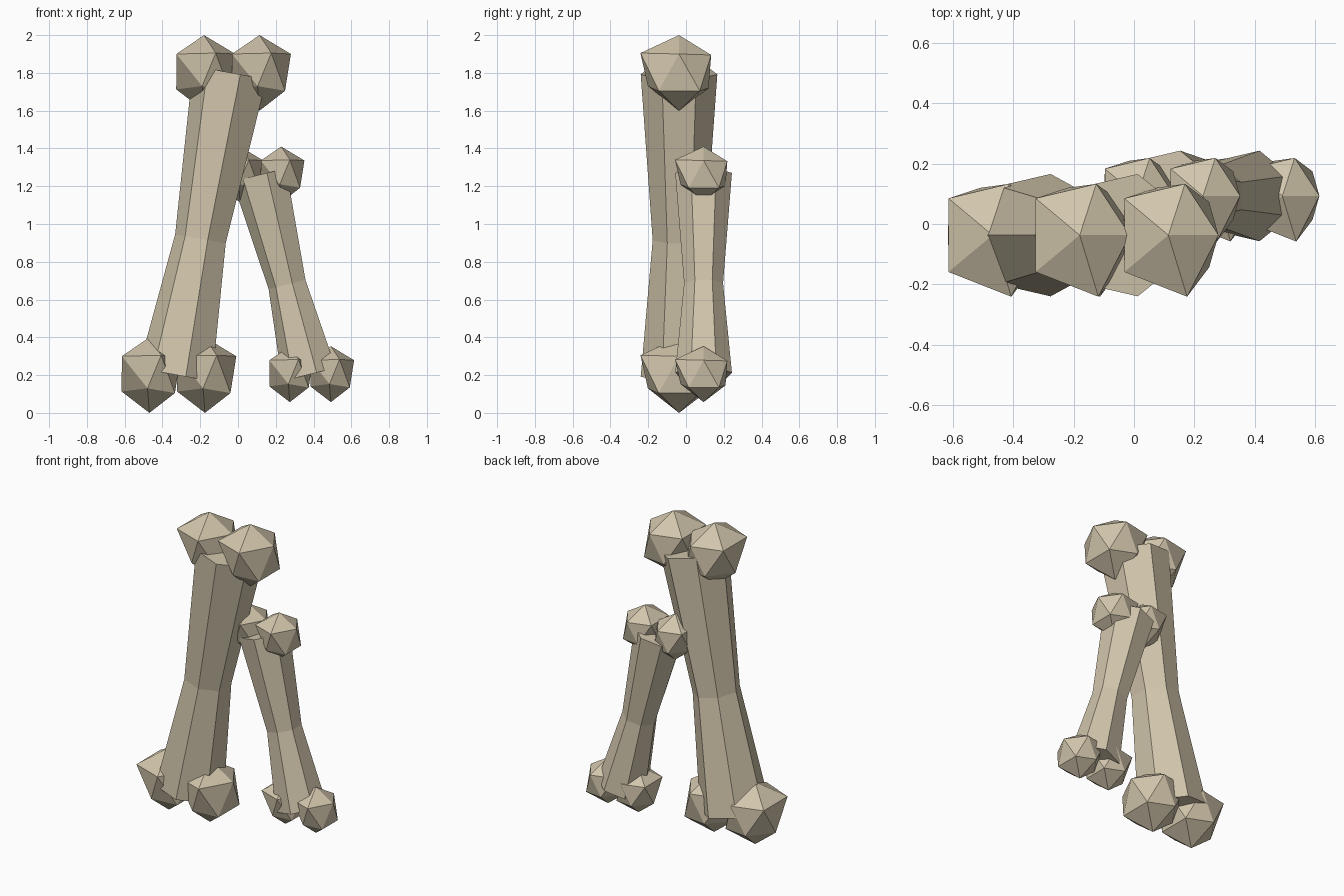
import bpy, bmesh, math
from mathutils import Vector, Matrix

if "Cube" in bpy.data.objects:
    bpy.data.objects.remove(bpy.data.objects["Cube"])

ivory = bpy.data.materials.new("bone_ivory")
ivory.diffuse_color = (0.64, 0.56, 0.41, 1)
ivory.use_nodes = True
ivory.node_tree.nodes["Principled BSDF"].inputs["Base Color"].default_value = ivory.diffuse_color

# Slightly irregular icosahedron used for every knob
KNOB = [(0, 0, .2), (0, 0, -.2),
        (.062, -.204, .105), (-.146, -.122, .1), (-.146, .122, .1), (.055, .17, .095), (.166, 0, .1),
        (.135, -.107, -.095), (-.01, -.165, -.07), (-.147, 0, -.087), (-.04, .157, -.08), (.135, .11, -.095)]


def finish(bm, name):
    bmesh.ops.recalc_face_normals(bm, faces=bm.faces)
    mesh = bpy.data.meshes.new(name)
    bm.to_mesh(mesh)
    bm.free()
    mesh.materials.append(ivory)
    bpy.context.collection.objects.link(bpy.data.objects.new(name, mesh))


def knob(name, centre, scale):
    bm = bmesh.new()
    for p in KNOB:
        bm.verts.new(centre + Vector(p) * scale)
    bmesh.ops.convex_hull(bm, input=bm.verts)
    finish(bm, name)


def shaft(name, bottom, top, scale, sides=7):
    # Seven-sided shaft with a narrow waist
    axis = top - bottom
    tilt = Matrix.Rotation(math.atan2(axis.x, axis.z), 3, 'Y')
    bm = bmesh.new()
    rings = []
    for t, r in ((0, .208), (.45, .143), (1, .208)):
        ring = []
        for i in range(sides):
            a = math.pi + math.tau * i / sides
            offset = Vector((math.cos(a), math.sin(a), 0)) * r * scale
            ring.append(bm.verts.new(bottom + axis * t + tilt @ offset))
        rings.append(ring)
    for low, high in zip(rings, rings[1:]):
        for i in range(sides):
            j = (i + 1) % sides
            bm.faces.new((low[i], low[j], high[j], high[i]))
    bm.faces.new(rings[0])
    bm.faces.new(rings[-1])
    finish(bm, name)


def bone(name, bottom, top, scale):
    bottom, top = Vector(bottom), Vector(top)
    shaft(name + "_shaft", bottom, top, scale)
    for end, centre in (("bottom", bottom), ("top", top)):
        for side, s in (("left", -1), ("right", 1)):
            knob(f"{name}_{end}_{side}_knob", centre + Vector((s * .147 * scale, 0, 0)), scale)


bone("large_bone", (-.322, -.037, .2), (-.033, -.037, 1.8), 1)
bone("small_bone", (.383, .093, .205), (.12, .093, 1.262), .74)
